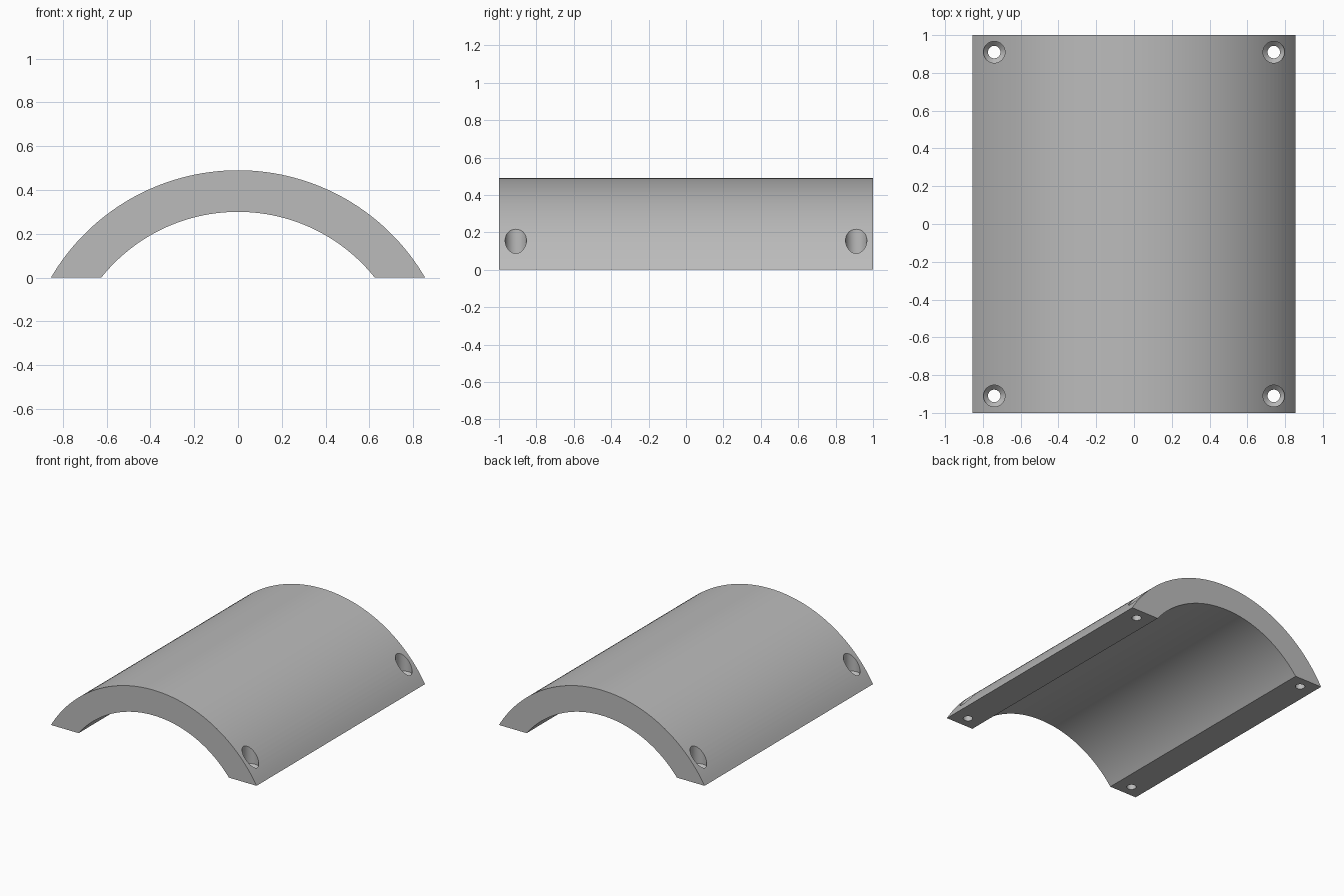
import bpy, bmesh
from math import sin, cos, asin, pi, radians

cube = bpy.data.objects.get("Cube")
if cube:
    bpy.data.objects.remove(cube, do_unlink=True)

OUTER_R, INNER_R, CENTRE_Z = 0.99, 0.80, -0.50
HALF_LENGTH = 1.0
ARC_STEPS = 64
HOLE_X, HOLE_Y, HOLE_SIDES = 0.74, 0.91, 48

grey = bpy.data.materials.new("plain grey")
grey.use_nodes = True
colour = (0.5, 0.5, 0.5, 1)
grey.diffuse_color = colour
grey.node_tree.nodes["Principled BSDF"].inputs["Base Color"].default_value = colour


def add_object(name, bm):
    bmesh.ops.recalc_face_normals(bm, faces=bm.faces)
    mesh = bpy.data.meshes.new(name)
    bm.to_mesh(mesh)
    bm.free()
    mesh.materials.append(grey)
    obj = bpy.data.objects.new(name, mesh)
    bpy.context.collection.objects.link(obj)
    return obj


def arc(radius):
    """Arc from right to left that ends on the ground plane."""
    start = asin(-CENTRE_Z / radius)
    angles = [start + (pi - 2 * start) * i / ARC_STEPS for i in range(ARC_STEPS + 1)]
    return [(radius * cos(a), radius * sin(a) + CENTRE_Z) for a in angles]


# Arched shell: ring segment extruded along its length
bm = bmesh.new()
profile = arc(OUTER_R) + arc(INNER_R)[::-1]
face = bm.faces.new([bm.verts.new((x, -HALF_LENGTH, z)) for x, z in profile])
extruded = bmesh.ops.extrude_face_region(bm, geom=[face])["geom"]
moved = [v for v in extruded if isinstance(v, bmesh.types.BMVert)]
bmesh.ops.translate(bm, verts=moved, vec=(0, 2 * HALF_LENGTH, 0))
shell = add_object("arched_shell", bm)

# Countersunk screw holes: one revolved cutter at each corner
hole_profile = [(0.033, -0.1), (0.033, 0.05), (0.057, 0.075), (0.057, 0.6)]
bm = bmesh.new()
for sx in (-1, 1):
    for sy in (-1, 1):
        rings = []
        for r, z in hole_profile:
            angles = [2 * pi * i / HOLE_SIDES for i in range(HOLE_SIDES)]
            rings.append([bm.verts.new((sx * HOLE_X + r * cos(a),
                                        sy * HOLE_Y + r * sin(a), z)) for a in angles])
        for low, high in zip(rings, rings[1:]):
            for i in range(HOLE_SIDES):
                j = (i + 1) % HOLE_SIDES
                bm.faces.new((low[i], low[j], high[j], high[i]))
        bm.faces.new(rings[0][::-1])
        bm.faces.new(rings[-1])
cutter = add_object("screw_hole_cutter", bm)
cutter.hide_render = True

# Cut the holes, then remove the cutter
bpy.ops.object.select_all(action="DESELECT")
shell.select_set(True)
bpy.context.view_layer.objects.active = shell
cut = shell.modifiers.new("screw holes", "BOOLEAN")
cut.operation = "DIFFERENCE"
cut.solver = "EXACT"
cut.object = cutter
bpy.ops.object.modifier_apply(modifier=cut.name)
bpy.data.objects.remove(cutter, do_unlink=True)

bpy.ops.object.shade_smooth_by_angle(angle=radians(30))
